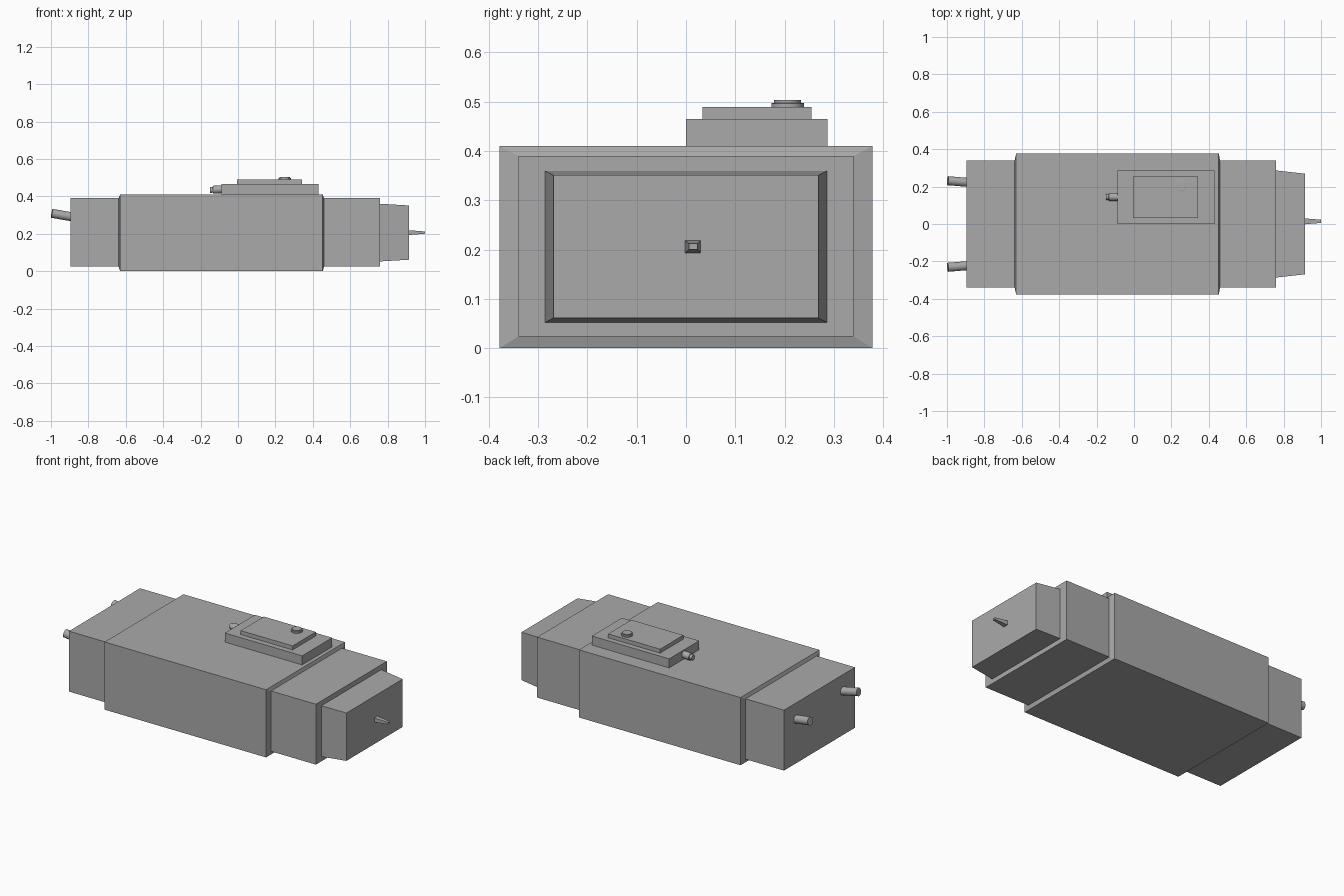
import bpy, bmesh, math
from mathutils import Vector

cube = bpy.data.objects.get("Cube")
if cube:
    bpy.data.objects.remove(cube, do_unlink=True)

grey = bpy.data.materials.new("plain_grey")
grey.use_nodes = True
colour = (0.4, 0.4, 0.4, 1)
grey.diffuse_color = colour
grey.node_tree.nodes["Principled BSDF"].inputs["Base Color"].default_value = colour


def loft(name, rings):
    """Join matching rings of points into a capped solid."""
    bm = bmesh.new()
    loops = [[bm.verts.new(p) for p in ring] for ring in rings]
    n = len(loops[0])
    for a, b in zip(loops, loops[1:]):
        for i in range(n):
            j = (i + 1) % n
            bm.faces.new((a[i], a[j], b[j], b[i]))
    bm.faces.new(loops[0])
    bm.faces.new(loops[-1])
    bmesh.ops.recalc_face_normals(bm, faces=bm.faces)
    mesh = bpy.data.meshes.new(name)
    bm.to_mesh(mesh)
    bm.free()
    mesh.materials.append(grey)
    obj = bpy.data.objects.new(name, mesh)
    bpy.context.collection.objects.link(obj)
    return obj


def rect(x, y0, y1, z0, z1):
    return [(x, y0, z0), (x, y1, z0), (x, y1, z1), (x, y0, z1)]


def turned(name, start, direction, profile, sides=20):
    """Round part with (distance, radius) steps along a direction."""
    start, d = Vector(start), Vector(direction).normalized()
    turn = d.to_track_quat('Z', 'Y')
    rings = []
    for dist, r in profile:
        angles = [math.tau * i / sides for i in range(sides)]
        rings.append([start + turn @ Vector((r * math.cos(a), r * math.sin(a), dist))
                      for a in angles])
    obj = loft(name, rings)
    for o in bpy.context.selected_objects:
        o.select_set(False)
    obj.select_set(True)
    bpy.context.view_layer.objects.active = obj
    bpy.ops.object.shade_smooth_by_angle(angle=math.radians(30))


# Stepped main body: rear block, wide middle, front block, tapered nose
sections = [(-0.895, 0.34, 0.024, 0.39), (-0.638, 0.34, 0.024, 0.39),
            (-0.63, 0.378, 0.0, 0.41), (0.453, 0.378, 0.0, 0.41),
            (0.46, 0.34, 0.024, 0.39), (0.76, 0.34, 0.024, 0.39),
            (0.76, 0.286, 0.052, 0.36), (0.915, 0.269, 0.061, 0.351)]
loft("body", [rect(x, -w, w, low, high) for x, w, low, high in sections])

# Small tapered spike on the nose
loft("nose_spike", [rect(0.91, -0.002, 0.03, 0.193, 0.219),
                    rect(1.0, 0.006, 0.023, 0.2, 0.212)])

# Stacked plates on the roof
loft("roof_plate", [rect(x, 0.0, 0.287, 0.405, 0.465) for x in (-0.088, 0.43)])
loft("hatch_plate", [rect(x, 0.033, 0.255, 0.46, 0.489) for x in (-0.005, 0.343)])

# Button on the hatch and nozzle on the roof plate
turned("hatch_button", (0.25, 0.206, 0.485), (0, 0, 1),
       [(0, 0.033), (0.012, 0.033), (0.013, 0.027), (0.019, 0.027)])
turned("roof_nozzle", (-0.08, 0.145, 0.438), (-1, 0, -0.05),
       [(0, 0.021), (0.053, 0.021), (0.055, 0.016), (0.07, 0.016)])

# Pair of splayed rear pipes
for side, name in ((1, "left_pipe"), (-1, "right_pipe")):
    turned(name, (-0.88, side * 0.222, 0.289), (-0.98, side * 0.08, 0.17),
           [(0, 0.024), (0.118, 0.024)])
